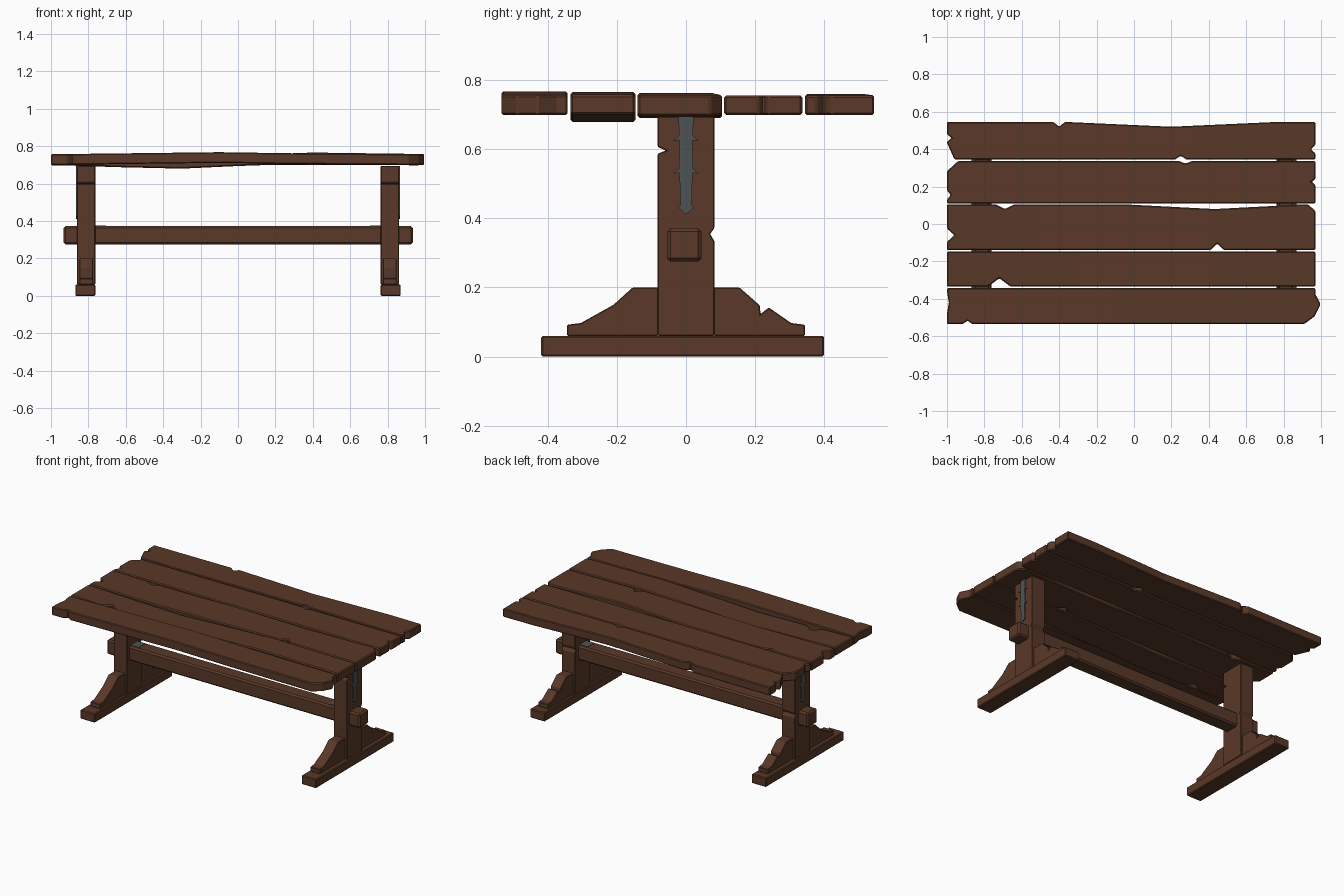
import bpy, bmesh

if "Cube" in bpy.data.objects:
    bpy.data.objects.remove(bpy.data.objects["Cube"])


def material(name, rgb):
    m = bpy.data.materials.new(name)
    m.diffuse_color = (*rgb, 1)
    m.use_nodes = True
    m.node_tree.nodes["Principled BSDF"].inputs["Base Color"].default_value = m.diffuse_color
    return m


WOOD = material("dark_brown_wood", (0.10, 0.040, 0.021))
IRON = material("grey_iron", (0.075, 0.086, 0.086))
LEFT, RIGHT = -1, 0.97


def finish(name, bm, mat, bevel=0):
    bmesh.ops.recalc_face_normals(bm, faces=bm.faces)
    me = bpy.data.meshes.new(name)
    bm.to_mesh(me)
    bm.free()
    me.materials.append(mat)
    ob = bpy.data.objects.new(name, me)
    bpy.context.collection.objects.link(ob)
    if bevel:
        b = ob.modifiers.new("bevel", 'BEVEL')
        b.width, b.segments = bevel, 1
        b.limit_method, b.angle_limit = 'ANGLE', 0.6


def prism(pts, place, offset):
    """Extrude an outline: place maps 2D points to 3D, offset is the extrusion."""
    bm = bmesh.new()
    face = bm.faces.new([bm.verts.new(place(a, b)) for a, b in pts])
    new = bmesh.ops.extrude_face_region(bm, geom=[face])["geom"]
    bmesh.ops.translate(bm, vec=offset, verts=[v for v in new if isinstance(v, bmesh.types.BMVert)])
    return bm


def side_prism(name, pts, x0, x1, mat, bevel=0):
    finish(name, prism(pts, lambda y, z: (x0, y, z), (x1 - x0, 0, 0)), mat, bevel)


def rect(a0, a1, b0, b1):
    return [(a0, b0), (a1, b0), (a1, b1), (a0, b1)]


def chips(edge):
    """Triangular chips along one edge, as (position, depth) pairs in order."""
    out = []
    for pos, half, depth in sorted(edge):
        out += [(pos - half, 0), (pos, depth), (pos + half, 0)]
    return out


def plank(name, y0, y1, z0, thick, front=(), back=(), left=(), right=(), cuts={}, bends=()):
    """Plank with chipped edges, cut corners and a warp; chips are (position, half width, depth)."""
    def corner(key, x, y, sx, sy):
        if key not in cuts:
            return [(x, y)]
        dx, dy = cuts[key]
        return [(x + sx * dx, y), (x, y + sy * dy)]
    pts = corner("front_left", LEFT, y0, 1, 1)[::-1]
    pts += [(p, y0 + d) for p, d in chips(front)]
    pts += corner("front_right", RIGHT, y0, -1, 1)
    pts += [(RIGHT - d, p) for p, d in chips(right)]
    pts += corner("back_right", RIGHT, y1, -1, -1)[::-1]
    pts += [(p, y1 - d) for p, d in reversed(chips(back))]
    pts += corner("back_left", LEFT, y1, 1, -1)
    pts += [(LEFT + d, p) for p, d in reversed(chips(left))]
    bm = prism(pts, lambda x, y: (x, y, z0), (0, 0, thick))
    for x, _ in bends:
        bmesh.ops.bisect_plane(bm, geom=bm.verts[:] + bm.edges[:] + bm.faces[:],
                               plane_co=(x, 0, 0), plane_no=(1, 0, 0))
    knots = [(LEFT, 0), *bends, (1.01, 0)]
    for v in bm.verts:
        for (xa, a), (xb, b) in zip(knots, knots[1:]):
            if v.co.x <= xb:
                v.co.z += a + (b - a) * (v.co.x - xa) / (xb - xa)
                break
    finish(name, bm, WOOD, .006)


# Tabletop planks, front to back
plank("front_plank", -.535, -.343, .70, .057, front=[(-.89, .025, .018)], left=[(-.42, .06, .01)],
      right=[(-.43, .055, -.028)], cuts={"front_right": (.06, .045)}, bends=[(-.1, .011), (.3, .005)])
plank("front_middle_plank", -.335, -.147, .70, .058, front=[(-.72, .06, .045)],
      bends=[(-.65, -.012), (-.3, -.02), (0, -.006), (.4, .008)])
plank("middle_plank", -.14, .105, .697, .06, front=[(.445, .035, .035)],
      back=[(-.69, .05, .025), (.43, .48, .025)], left=[(-.06, .035, .04)],
      cuts={"back_right": (.04, .035)}, bends=[(-.5, -.006), (0, 0), (.4, .007)])
plank("back_middle_plank", .11, .337, .70, .056, back=[(.275, .035, .014)],
      left=[(.155, .025, .02)], right=[(.225, .015, .02)], cuts={"back_left": (.06, .055)})
plank("back_plank", .345, .545, .70, .056, front=[(.25, .03, .02)],
      back=[(-.4, .03, .025), (.2, .55, .025)], left=[(.46, .02, .025)],
      right=[(.4, .022, .025)], cuts={"front_left": (.04, .09)}, bends=[(.3, .004)])

# Stretcher beam passing through both posts
side_prism("stretcher_beam", rect(-.055, .045, .275, .372), -.932, .935, WOOD, .01)

# Trestle profiles in y, z
post = [(-.082, .06), (.082, .06), (.082, .335), (.07, .355), (.082, .372), (.082, .695),
        (-.082, .695), (-.082, .607), (-.058, .597), (-.082, .588)]
brace = [(.08, .06), (.345, .06), (.345, .092), (.305, .097)]
slope_chip = [(.24, .142), (.216, .123), (.214, .148)]
brace_top = [(.155, .2), (.08, .2)]
back_brace = brace + slope_chip + brace_top
front_brace = [(-y, z) for y, z in brace + [(.21, .15)] + brace_top]

# Iron strap: a tapering bar with two pairs of barbs and a pointed end
half_strap = [(.022, .695)]
for z in (.625, .53):
    half_strap += [(.02, z + .015), (.036, z), (.019, z + .002)]
half_strap += [(.016, .44), (.022, .43)]
strap = half_strap + [(0, .412)] + [(-y, z) for y, z in reversed(half_strap)]

for side, s in (("left", -1), ("right", 1)):
    side_prism(side + "_foot", rect(-.42, .40, 0, .06), s * .762, s * .87, WOOD, .005)
    side_prism(side + "_post", post, s * .763, s * .86, WOOD, .003)
    side_prism(side + "_back_brace", back_brace, s * .775, s * .847, WOOD, .003)
    side_prism(side + "_front_brace", front_brace, s * .775, s * .847, WOOD, .003)
    side_prism(side + "_iron_strap", strap, s * .858, s * .866, IRON)
    # Small iron plate where the stretcher meets the post
    side_prism(side + "_iron_plate", rect(-.04, .03, .371, .375), s * .705, s * .765, IRON)
